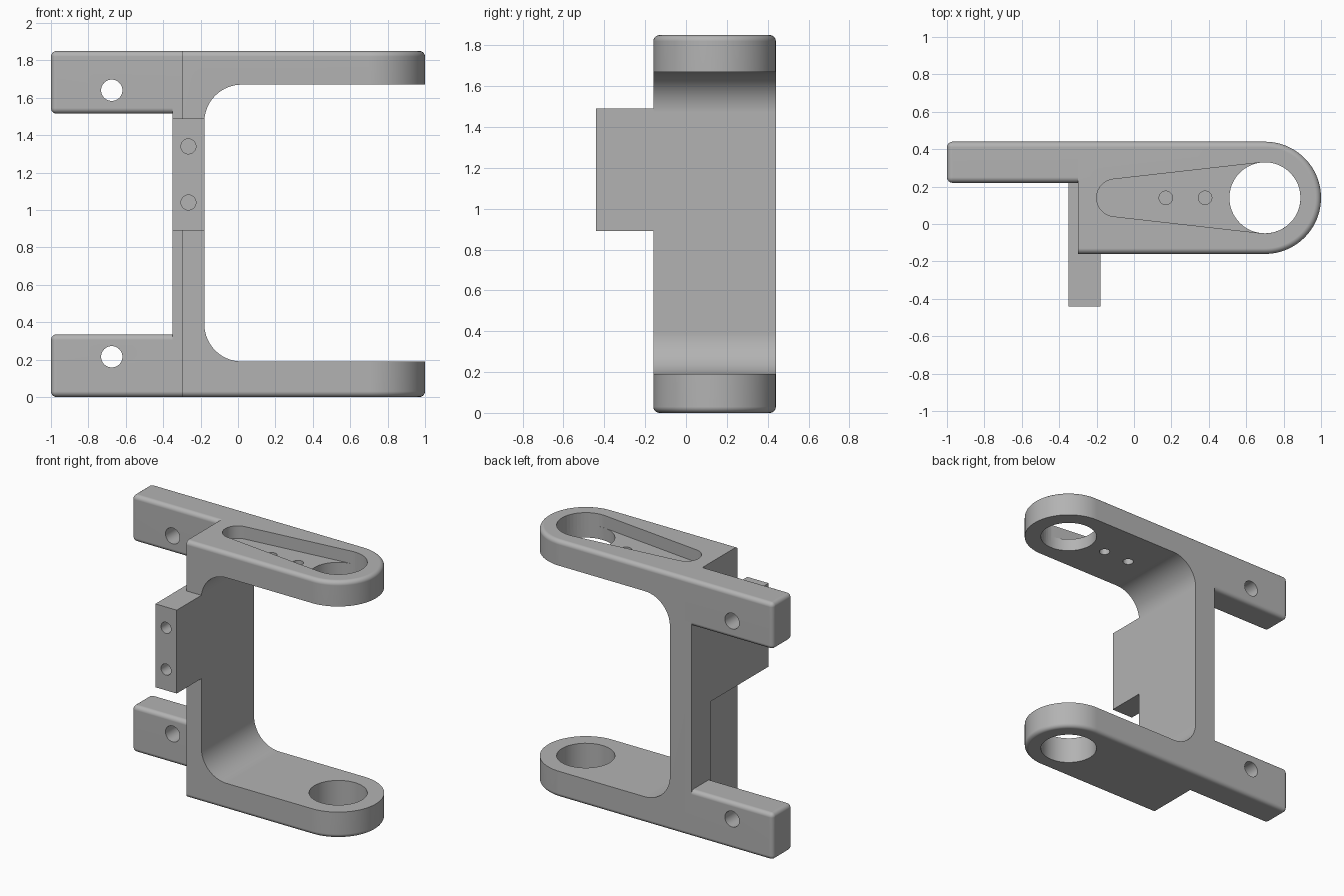
import bpy, bmesh, math
from mathutils import Matrix

cube = bpy.data.objects.get("Cube")
if cube:
    bpy.data.objects.remove(cube, do_unlink=True)

GREY = (0.45, 0.45, 0.45, 1)
mat = bpy.data.materials.new("machined grey")
mat.use_nodes = True
mat.diffuse_color = GREY
mat.node_tree.nodes["Principled BSDF"].inputs["Base Color"].default_value = GREY

TOP, BACK, FRONT, LEFT = 1.85, 0.44, -0.16, -0.30
RING_X, MID_Y, BORE = 0.70, 0.14, 0.19


def arc(cx, cy, r, a0, a1, n=32):
    """Points on an arc, angles in degrees."""
    steps = [math.radians(a0 + (a1 - a0) * i / n) for i in range(n + 1)]
    return [(cx + r * math.cos(a), cy + r * math.sin(a)) for a in steps]


def prism(name, outline, lo, hi, axis="z", round_rule=None):
    """Extrude an outline along z (xy outline) or y (xz outline), rounding chosen edges."""
    bm = bmesh.new()
    place = (lambda p: (p[0], p[1], lo)) if axis == "z" else (lambda p: (p[0], lo, p[1]))
    face = bm.faces.new([bm.verts.new(place(p)) for p in outline])
    moved = bmesh.ops.extrude_face_region(bm, geom=[face])["geom"]
    step = (0, 0, hi - lo) if axis == "z" else (0, hi - lo, 0)
    bmesh.ops.translate(bm, vec=step, verts=[v for v in moved if isinstance(v, bmesh.types.BMVert)])
    bmesh.ops.recalc_face_normals(bm, faces=bm.faces)
    if round_rule:
        bmesh.ops.bevel(bm, geom=[e for e in bm.edges if round_rule(e)], offset=0.03,
                        segments=6, profile=0.5, affect="EDGES")
    mesh = bpy.data.meshes.new(name)
    bm.to_mesh(mesh)
    bm.free()
    mesh.materials.append(mat)
    obj = bpy.data.objects.new(name, mesh)
    bpy.context.collection.objects.link(obj)
    return obj


def box(name, x, y, z, round_rule=None):
    return prism(name, [(x[0], y[0]), (x[1], y[0]), (x[1], y[1]), (x[0], y[1])], *z,
                 round_rule=round_rule)


def hole(cx, cy, r, lo, hi, axis="z"):
    return prism("hole_cutter", arc(cx, cy, r, 0, 360, 48)[:-1], lo, hi, axis)


def activate(obj):
    bpy.ops.object.select_all(action="DESELECT")
    obj.select_set(True)
    bpy.context.view_layer.objects.active = obj


def cut(obj, *cutters):
    for c in cutters:
        c.hide_render = True
        activate(obj)
        mod = obj.modifiers.new("cut", "BOOLEAN")
        mod.operation, mod.solver, mod.object = "DIFFERENCE", "EXACT", c
        bpy.ops.object.modifier_apply(modifier=mod.name)
        bpy.data.objects.remove(c, do_unlink=True)


def finish(obj):
    activate(obj)
    bpy.ops.object.shade_smooth_by_angle(angle=math.radians(30))
    mod = obj.modifiers.new("clean shading", "WEIGHTED_NORMAL")
    mod.keep_sharp = True


def off_left_plane(e):
    return not all(abs(v.co.x - LEFT) < 1e-4 for v in e.verts)


def rim(e):
    flat = abs(e.verts[0].co.z - e.verts[1].co.z) < 1e-4
    return flat and off_left_plane(e)


# C-shaped body: rounded column with the gap between the two arms removed
outline = [(LEFT, FRONT)] + arc(RING_X, MID_Y, 0.30, -90, 90, 48) + [(LEFT, BACK)]
body = prism("bracket_body", outline, 0, TOP, round_rule=rim)
gap = prism("gap_cutter", [(2, 0.19), (2, 1.67)] + arc(0.02, 1.47, 0.20, 90, 180, 20)
            + arc(0.02, 0.39, 0.20, 180, 270, 20), -1, 1, "y")

# Ring bores, tapered pocket in the upper arm and its two small holes
lean = math.degrees(math.acos((0.10 - BORE) / (RING_X + 0.10)))
pocket = prism("pocket_cutter", arc(-0.10, MID_Y, 0.10, lean, 360 - lean, 24)
               + arc(RING_X, MID_Y, BORE, -lean, lean, 36), TOP - 0.09, TOP + 0.2)
cut(body, gap, pocket, hole(RING_X, MID_Y, BORE, -0.2, TOP + 0.3),
    *[hole(x, MID_Y, 0.036, 1.5, TOP + 0.1) for x in (0.17, 0.38)])
finish(body)

# Rear mounting blocks with cross holes
for name, z, hz in (("lower_mount", (0, 0.335), 0.215), ("upper_mount", (1.515, TOP), 1.64)):
    mount = box(name, (-1, LEFT), (0.22, BACK), z, off_left_plane)
    cut(mount, hole(-0.675, hz, 0.057, 0, 1, "y"))
    finish(mount)

# Thickened strip along the back of the web
finish(box("web_rib", (-0.35, LEFT), (0.22, BACK), (0.30, 1.55)))

# Front tab wrapping the side of the web, with two blind holes
tab = prism("front_tab", [(-0.35, -0.44), (-0.18, -0.44), (-0.18, FRONT), (LEFT, FRONT),
                          (LEFT, 0.22), (-0.35, 0.22)], 0.89, 1.49)
cut(tab, *[hole(-0.265, z, 0.04, -0.6, -0.20, "y") for z in (1.04, 1.34)])
finish(tab)
